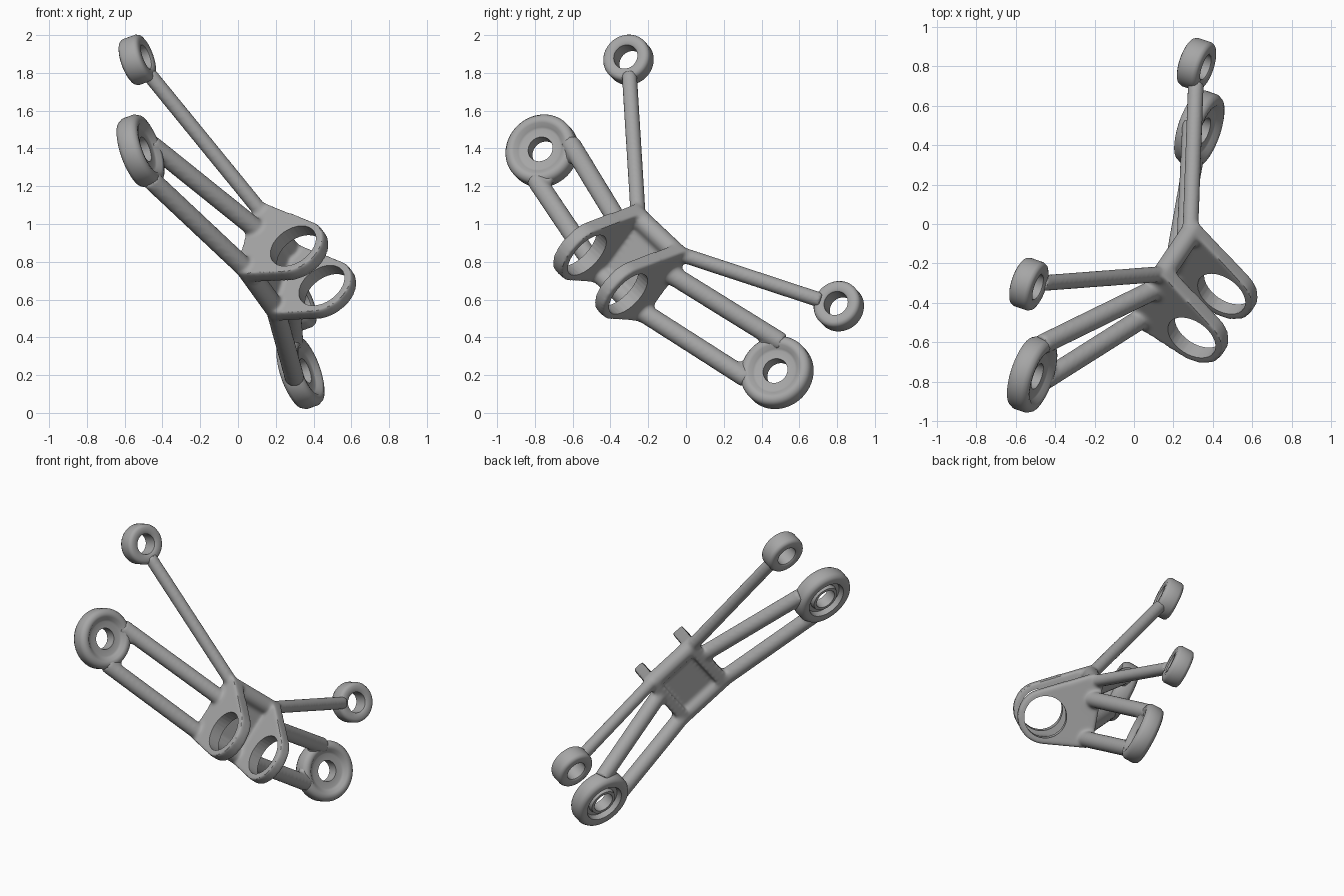
import bpy, bmesh, math
from mathutils import Matrix, Vector

if "Cube" in bpy.data.objects:
    bpy.data.objects.remove(bpy.data.objects["Cube"])

grey = bpy.data.materials.new("cast_grey")
grey.use_nodes = True
colour = (0.38, 0.38, 0.38, 1)
grey.diffuse_color = colour
grey.node_tree.nodes["Principled BSDF"].inputs["Base Color"].default_value = colour

# Bracket frame: local x across the lugs, y up the base, z away from the mounting plane
ax = Vector((0.444, 0.652, -0.615)).normalized()
az = ax.cross(Vector((-0.021, 0.694, 0.72))).normalized()
ay = az.cross(ax)
FRAME = Matrix((ax, ay, az)).transposed().to_4x4()
FRAME.translation = (-0.0925, -0.14, 0.80)


def make_object(name, bm):
    mesh = bpy.data.meshes.new(name)
    bm.to_mesh(mesh)
    bm.free()
    mesh.materials.append(grey)
    ob = bpy.data.objects.new(name, mesh)
    bpy.context.collection.objects.link(ob)
    ob.matrix_world = FRAME
    return ob


def smooth(ob, angle=40):
    bpy.ops.object.select_all(action='DESELECT')
    ob.select_set(True)
    bpy.context.view_layer.objects.active = ob
    bpy.ops.object.shade_smooth_by_angle(angle=math.radians(angle))


def rod(bm, a, b, radius):
    a, b = Vector(a), Vector(b)
    turn = (b - a).to_track_quat('Z', 'Y').to_matrix().to_4x4()
    bmesh.ops.create_cone(bm, cap_ends=True, segments=32, radius1=radius, radius2=radius,
                          depth=(b - a).length, matrix=Matrix.Translation((a + b) / 2) @ turn)


def hull_plate(bm, x0, x1, circles):
    verts = []
    for y, z, r in circles:
        for i in range(64):
            t = math.tau * i / 64
            for x in (x0, x1):
                verts.append(bm.verts.new((x, y + r * math.cos(t), z + r * math.sin(t))))
    result = bmesh.ops.convex_hull(bm, input=verts)
    inner = [v for v in result["geom_interior"] if isinstance(v, bmesh.types.BMVert)]
    bmesh.ops.delete(bm, geom=inner, context='VERTS')


def ring(name, centre, profile):
    bm = bmesh.new()
    verts = [bm.verts.new((r, 0, z)) for r, z in profile]
    edges = [bm.edges.new((verts[i - 1], verts[i])) for i in range(len(verts))]
    bmesh.ops.spin(bm, geom=verts + edges, cent=(0, 0, 0), axis=(0, 0, 1),
                   angle=math.tau, steps=64)
    bmesh.ops.remove_doubles(bm, verts=bm.verts, dist=0.0001)
    bmesh.ops.translate(bm, verts=bm.verts, vec=centre)
    bmesh.ops.recalc_face_normals(bm, faces=bm.faces)
    smooth(make_object(name, bm), 50)


# Key points of the design
EYE, EYE_R, HOLE_R = (-0.25, 0.505), 0.175, 0.135
UPPER, LOWER = (0.085, 0.325), (-0.265, 0.215)
LUGS = ((-0.165, -0.085), (0.175, 0.25))
small_rings = {"right_small_ring": Vector((-0.96, 0.665, 0)),
               "left_small_ring": Vector((0.945, 0.48, 0))}
big_rings = {"right_big_ring": Vector((-0.954, 0, 0)),
             "left_big_ring": Vector((0.954, 0, 0))}

# Saddle: two lugs, two cross rails and a thin floor
bm = bmesh.new()
for x0, x1 in LUGS:
    hull_plate(bm, x0, x1, [(*EYE, EYE_R), (*UPPER, 0.055), (*LOWER, 0.055)])
for y, z in (UPPER, LOWER):
    rod(bm, (-0.165, y, z), (0.25, y, z), 0.055)
hull_plate(bm, -0.12, 0.21, [(*UPPER, 0.018), (*LOWER, 0.018)])

# Arms: one thin strut and two thick struts on each side
for side, small, big in zip((-1, 1), small_rings.values(), big_rings.values()):
    x = -0.125 if side < 0 else 0.21
    corner = Vector((x, UPPER[0] + 0.01, UPPER[1] - 0.005))
    rod(bm, small + (corner - small).normalized() * 0.1, corner, 0.041)
    rod(bm, (x, -0.02, 0.295), (side * 0.86, 0.132, 0.01), 0.052)
    rod(bm, (x, *LOWER), (side * 0.86, -0.132, 0.01), 0.052)
    # Fillet web where the thick struts meet the ring
    rod(bm, (side * 0.80, 0.11, 0.02), (side * 0.80, -0.11, 0.02), 0.03)
bracket = make_object("saddle_and_arms", bm)

# Blend the joints
blend = bracket.modifiers.new("blend", 'REMESH')
blend.mode = 'VOXEL'
blend.voxel_size = 0.011
soften = bracket.modifiers.new("soften", 'SMOOTH')
soften.factor = 0.5
soften.iterations = 8

# Bore the lug eyes
bm = bmesh.new()
rod(bm, (-0.4, *EYE), (0.5, *EYE), HOLE_R)
cutter = make_object("eye_cutter", bm)
cutter.hide_render = True
bore = bracket.modifiers.new("bore", 'BOOLEAN')
bore.object = cutter
bore.operation = 'DIFFERENCE'
bpy.context.view_layer.update()
graph = bpy.context.evaluated_depsgraph_get()
bracket_mesh = bpy.data.meshes.new_from_object(bracket.evaluated_get(graph))
bracket.modifiers.clear()
bracket.data = bracket_mesh
bpy.data.objects.remove(cutter)
bracket.data.materials.clear()
bracket.data.materials.append(grey)
smooth(bracket)

# Mounting rings
small_profile = [(0.066, -0.05), (0.075, -0.057), (0.108, -0.057), (0.122, -0.05), (0.129, -0.035),
                 (0.129, 0.035), (0.122, 0.05), (0.108, 0.057), (0.075, 0.057), (0.066, 0.05)]
big_profile = [(0.068, -0.045), (0.088, -0.045), (0.095, -0.02), (0.12, -0.02), (0.13, -0.055),
               (0.16, -0.06), (0.182, -0.052), (0.194, -0.03), (0.194, 0.03), (0.182, 0.052),
               (0.16, 0.06), (0.14, 0.056), (0.122, 0.035), (0.11, 0.03), (0.068, 0.03)]
for name, centre in small_rings.items():
    ring(name, centre, small_profile)
for name, centre in big_rings.items():
    ring(name, centre, big_profile)
